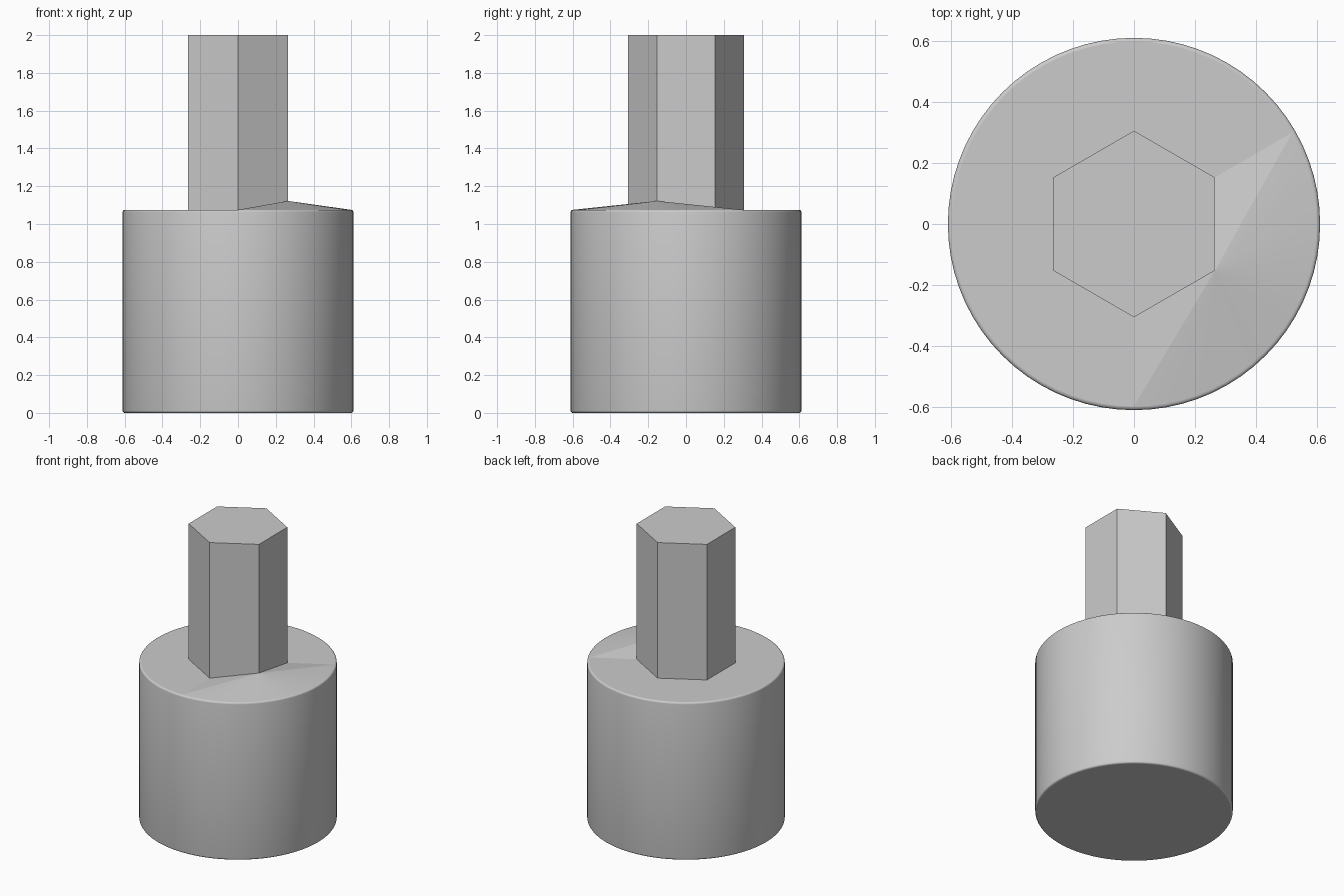
import bpy, bmesh
from math import sin, cos, pi, radians

if "Cube" in bpy.data.objects:
    bpy.data.objects.remove(bpy.data.objects["Cube"])

SEG = 72            # sides of the round body
PER = SEG // 6      # rim segments per hexagon side
R, H = 0.611, 1.075  # body radius and height
HEX_R, TOP = 0.306, 2.0
BEVEL, STEPS = 0.012, 4
LIFTED, LIFT_Z = 0, 1.122   # the one hex corner pulled up at the base

bm = bmesh.new()


def ring(r, z, n):
    # rings start at -30 degrees so hex corners and rim line up
    return [bm.verts.new((r * cos(radians(-30) + 2 * pi * i / n),
                          r * sin(radians(-30) + 2 * pi * i / n), z))
            for i in range(n)]


def bridge(a, b, smooth):
    n = len(a)
    for i in range(n):
        j = (i + 1) % n
        bm.faces.new((a[i], a[j], b[j], b[i])).smooth = smooth


# round body with softened top and bottom edges
arc = [(BEVEL * (1 - sin(t)), BEVEL * (1 - cos(t)))
       for t in (pi / 2 * k / STEPS for k in range(STEPS + 1))]
profile = [(R - dr, dz) for dr, dz in arc]
profile += [(r, H - z) for r, z in reversed(profile)]
rings = [ring(r, z, SEG) for r, z in profile]
for a, b in zip(rings, rings[1:]):
    bridge(a, b, True)
bm.faces.new(rings[0][::-1])
rim = rings[-1]

# hexagonal shaft with one base corner lifted
base = ring(HEX_R, H, 6)
base[LIFTED].co.z = LIFT_Z
tip = ring(HEX_R, TOP, 6)
bridge(base, tip, False)
bm.faces.new(tip)

# shoulder between shaft and rim, fanned from the lifted corner
for i in range(6):
    j = (i + 1) % 6
    edge = [rim[(i * PER + k) % SEG] for k in range(PER + 1)]
    apex = base[j] if j == LIFTED else base[i]
    for p, q in zip(edge, edge[1:]):
        bm.faces.new((apex, p, q))
    if j == LIFTED:
        bm.faces.new((base[i], edge[0], apex))
    else:
        bm.faces.new((apex, edge[-1], base[j]))

bmesh.ops.recalc_face_normals(bm, faces=bm.faces[:])
mesh = bpy.data.meshes.new("hex_shank_holder")
bm.to_mesh(mesh)
bm.free()
obj = bpy.data.objects.new("hex_shank_holder", mesh)
bpy.context.collection.objects.link(obj)
